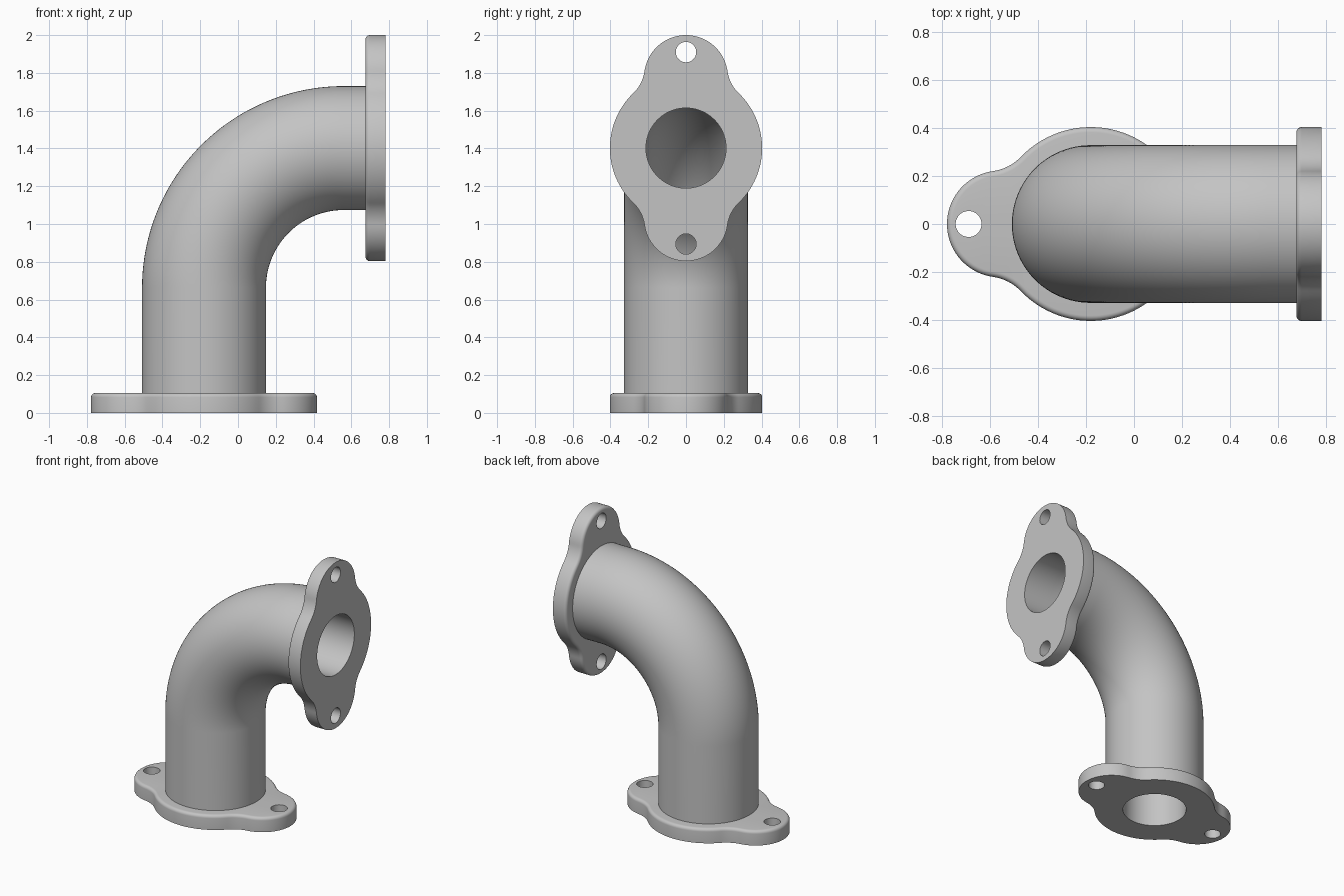
import bpy, bmesh, math
from mathutils import Matrix, Vector

if "Cube" in bpy.data.objects:
    bpy.data.objects.remove(bpy.data.objects["Cube"], do_unlink=True)

# Main sizes
THICK, ROUND = 0.105, 0.022
BODY_R, TIP, LOBE_R, FILLET_R = 0.403, 0.598, 0.222, 0.2
BOLT_OFFSET, BOLT_R = 0.508, 0.054
PIPE_R, BORE_R, BEND_R = 0.328, 0.212, 0.74
BASE_X, AXIS_Z, END_X = -0.18, 1.402, 0.78
SIDES = 96

metal = bpy.data.materials.new("grey metal")
metal.use_nodes = True
metal.diffuse_color = (0.55, 0.55, 0.55, 1)
metal.node_tree.nodes["Principled BSDF"].inputs["Base Color"].default_value = metal.diffuse_color


def arc(cx, cy, r, a0, a1, n):
    return [(cx + r * math.cos(a0 + (a1 - a0) * i / n),
             cy + r * math.sin(a0 + (a1 - a0) * i / n)) for i in range(n + 1)]


def circle(r, cx=0, n=SIDES):
    return arc(cx, 0, r, 0, math.tau, n)[:-1]


def outline(inset):
    """Round body with two lobes, joined by tangent concave fillets."""
    d = TIP - LOBE_R
    to_body, to_lobe = BODY_R + FILLET_R, LOBE_R + FILLET_R
    alpha = math.acos((d * d + to_body ** 2 - to_lobe ** 2) / (2 * d * to_body))
    fx, fy = to_body * math.cos(alpha), to_body * math.sin(alpha)
    beta = math.atan2(fy, fx - d)
    quarter = arc(d, 0, LOBE_R - inset, 0, beta, 20)
    quarter += arc(fx, fy, FILLET_R + inset, beta + math.pi, alpha + math.pi, 10)[1:]
    quarter += arc(0, 0, BODY_R - inset, alpha, math.pi / 2, 14)[1:]
    half = quarter + [(-x, y) for x, y in reversed(quarter)][1:]
    return half + [(-x, -y) for x, y in half][1:-1]


def add_ring(bm, points):
    return [bm.verts.new(p) for p in points]


def bridge(bm, a, b):
    for i in range(len(a)):
        j = (i + 1) % len(a)
        bm.faces.new((a[i], a[j], b[j], b[i])).smooth = True


def cap(bm, rings):
    """Flat face through the outer ring, leaving the other rings open."""
    edges = []
    for ring in rings:
        for i, v in enumerate(ring):
            w = ring[(i + 1) % len(ring)]
            edges.append(bm.edges.get((v, w)) or bm.edges.new((v, w)))
    bmesh.ops.triangle_fill(bm, edges=edges, use_beauty=True)


def finish(bm, name, matrix):
    bmesh.ops.recalc_face_normals(bm, faces=bm.faces)
    mesh = bpy.data.meshes.new(name)
    bm.to_mesh(mesh)
    bm.free()
    mesh.set_sharp_from_angle(angle=math.radians(40))
    mesh.materials.append(metal)
    obj = bpy.data.objects.new(name, mesh)
    obj.matrix_world = matrix
    bpy.context.collection.objects.link(obj)


def flange(name, matrix):
    bm = bmesh.new()
    # Rim: straight wall, then a rounded edge on the pipe side
    levels = [(0, 0)]
    for i in range(6):
        a = math.pi / 2 * i / 5
        levels.append((ROUND * (1 - math.cos(a)), THICK - ROUND + ROUND * math.sin(a)))
    rim = [add_ring(bm, [(x, y, z) for x, y in outline(inset)]) for inset, z in levels]
    for a, b in zip(rim, rim[1:]):
        bridge(bm, a, b)
    # Bore and two bolt holes
    low, high = [rim[0]], [rim[-1]]
    for pts in (circle(BORE_R), circle(BOLT_R, BOLT_OFFSET, 40), circle(BOLT_R, -BOLT_OFFSET, 40)):
        low.append(add_ring(bm, [(x, y, 0) for x, y in pts]))
        high.append(add_ring(bm, [(x, y, THICK) for x, y in pts]))
        bridge(bm, low[-1], high[-1])
    cap(bm, low)
    cap(bm, high)
    finish(bm, name, matrix)


def elbow_pipe():
    # Stations along the centre line: point and bend angle
    cx, cz = BASE_X + BEND_R, AXIS_Z - BEND_R
    stations = [(BASE_X, THICK, 0)]
    for i in range(65):
        a = math.pi / 2 * i / 64
        stations.append((cx - BEND_R * math.cos(a), cz + BEND_R * math.sin(a), a))
    stations.append((END_X - THICK, AXIS_Z, math.pi / 2))

    bm = bmesh.new()
    walls = []
    for radius in (PIPE_R, BORE_R):
        rings = [add_ring(bm, [(x - u * math.cos(a), v, z + u * math.sin(a))
                               for u, v in circle(radius)]) for x, z, a in stations]
        for a, b in zip(rings, rings[1:]):
            bridge(bm, a, b)
        walls.append(rings)
    # Annular ends seated on the flanges
    for end in (0, -1):
        bridge(bm, walls[0][end], walls[1][end])
    finish(bm, "elbow_pipe", Matrix())


flange("base_flange", Matrix.Translation(Vector((BASE_X, 0, 0))))
flange("outlet_flange", Matrix.Translation(Vector((END_X, 0, AXIS_Z)))
       @ Matrix.Rotation(-math.pi / 2, 4, 'Y'))
elbow_pipe()
